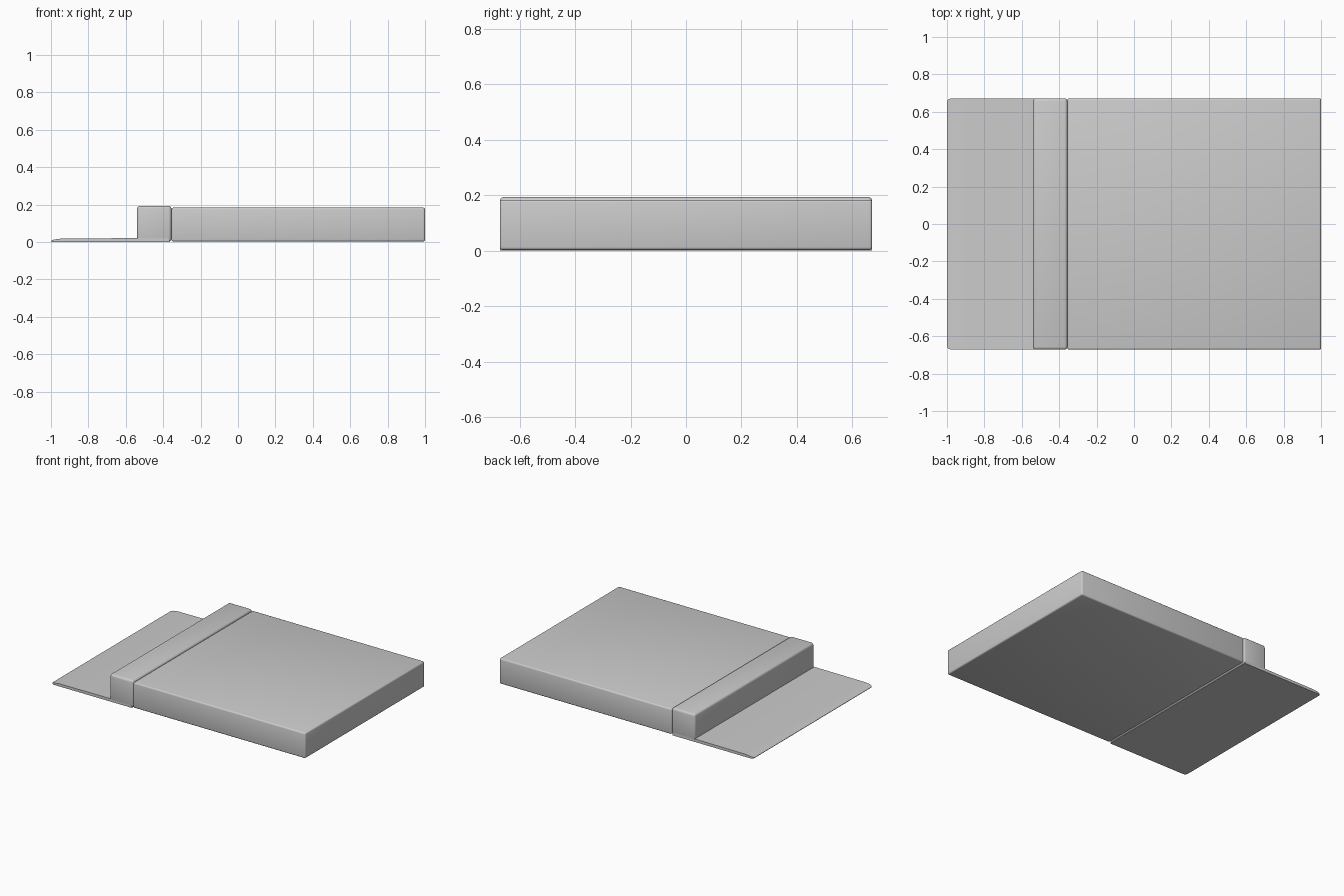
import bpy, bmesh

if "Cube" in bpy.data.objects:
    bpy.data.objects.remove(bpy.data.objects["Cube"])

HALF_Y = 0.672


def finish(name, bm):
    bmesh.ops.recalc_face_normals(bm, faces=bm.faces[:])
    mesh = bpy.data.meshes.new(name)
    bm.to_mesh(mesh)
    bm.free()
    obj = bpy.data.objects.new(name, mesh)
    bpy.context.collection.objects.link(obj)
    bpy.ops.object.select_all(action='DESELECT')
    obj.select_set(True)
    bpy.context.view_layer.objects.active = obj
    bpy.ops.object.shade_smooth_by_angle(angle=0.7)
    return obj


def rounded_block(name, x0, x1, z0, z1, radius, segments=3):
    bm = bmesh.new()
    bmesh.ops.create_cube(bm, size=1)
    for v in bm.verts:
        v.co = ((x0 + x1) / 2 + v.co.x * (x1 - x0),
                v.co.y * 2 * HALF_Y,
                (z0 + z1) / 2 + v.co.z * (z1 - z0))
    bmesh.ops.bevel(bm, geom=bm.edges[:], offset=radius, segments=segments,
                    profile=0.5, affect='EDGES')
    return finish(name, bm)


# Thin flap, lofted along x: (x, half width, bottom z, top z)
stations = [(-1.0, 0.655, 0.003, 0.006), (-0.995, 0.665, 0.001, 0.009),
            (-0.98, HALF_Y, 0.0, 0.014), (-0.94, HALF_Y, 0.0, 0.019),
            (-0.54, HALF_Y, 0.0, 0.021), (-0.38, HALF_Y, 0.0, 0.021),
            (-0.365, HALF_Y, 0.0, 0.010)]
bm = bmesh.new()
rings = [[bm.verts.new((x, y, z)) for y, z in
          ((-w, lo), (w, lo), (w, hi), (-w, hi))] for x, w, lo, hi in stations]
for a, b in zip(rings, rings[1:]):
    for i in range(4):
        j = (i + 1) % 4
        bm.faces.new((a[i], a[j], b[j], b[i]))
bm.faces.new(rings[0])
bm.faces.new(rings[-1])
finish("flap", bm)

# Raised ridge across the flap, and the main slab beside it
rounded_block("ridge", -0.54, -0.356, 0.001, 0.194, 0.015)
rounded_block("main_slab", -0.356, 1.0, 0.003, 0.184, 0.010)
